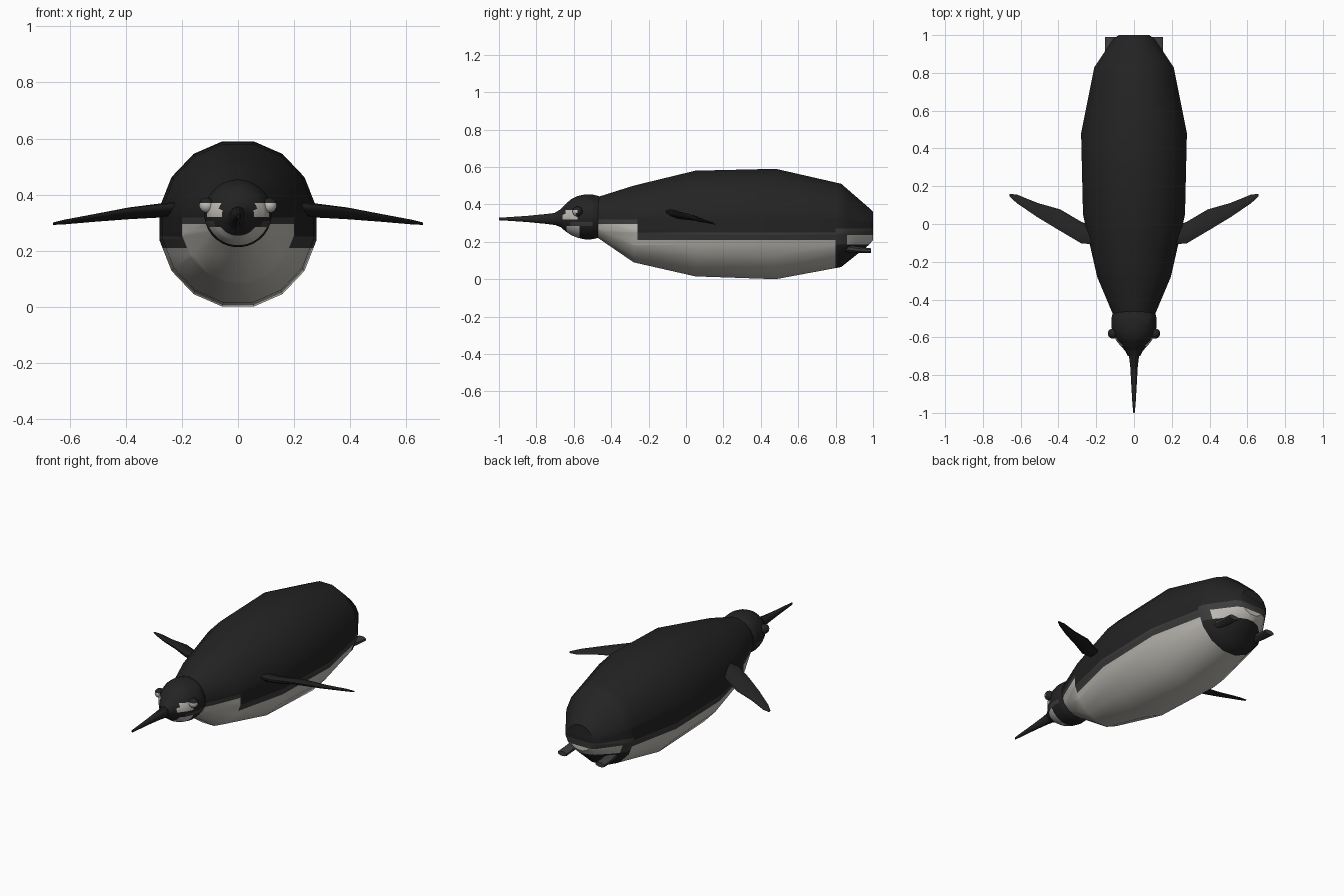
import bpy, bmesh, math
from mathutils import Vector

if "Cube" in bpy.data.objects:
    bpy.data.objects.remove(bpy.data.objects["Cube"])


def material(name, colour):
    m = bpy.data.materials.new(name)
    m.use_nodes = True
    m.diffuse_color = (*colour, 1)
    bsdf = m.node_tree.nodes["Principled BSDF"]
    bsdf.inputs["Base Color"].default_value = (*colour, 1)
    bsdf.inputs["Roughness"].default_value = 0.8
    return m


MATS = [material("black plumage", (0.017, 0.017, 0.017)),
        material("charcoal border", (0.045, 0.045, 0.045)),
        material("pale belly", (0.54, 0.52, 0.48))]
BLACK, GREY, PALE = range(3)


def finish(name, bm, rule, angle=35):
    """Colour the faces by rule and make a smooth object."""
    bmesh.ops.recalc_face_normals(bm, faces=bm.faces)
    for f in bm.faces:
        f.material_index = rule(f.calc_center_median())
    mesh = bpy.data.meshes.new(name)
    bm.to_mesh(mesh)
    bm.free()
    for m in MATS:
        mesh.materials.append(m)
    ob = bpy.data.objects.new(name, mesh)
    bpy.context.collection.objects.link(ob)
    bpy.ops.object.select_all(action="DESELECT")
    ob.select_set(True)
    bpy.context.view_layer.objects.active = ob
    bpy.ops.object.shade_smooth_by_angle(angle=math.radians(angle))
    return ob


def loft(stations, sides):
    """Skin elliptical rings given as (centre, half axis, half axis)."""
    bm = bmesh.new()
    rings = []
    for c, u, v in stations:
        c, u, v = Vector(c), Vector(u), Vector(v)
        ring = []
        for i in range(sides):
            a = math.tau * (i + 0.5) / sides
            ring.append(bm.verts.new(c + u * math.cos(a) + v * math.sin(a)))
        rings.append(ring)
    for r, s in zip(rings, rings[1:]):
        for i in range(sides):
            j = (i + 1) % sides
            bm.faces.new((r[i], r[j], s[j], s[i]))
    bm.faces.new(rings[0])
    bm.faces.new(rings[-1])
    return bm


def cut(bm, axis, values):
    """Slice the mesh so colour borders stay crisp."""
    normal = Vector((0, 0, 0))
    normal[axis] = 1
    for value in values:
        bmesh.ops.bisect_plane(bm, geom=bm.verts[:] + bm.edges[:] + bm.faces[:],
                               plane_co=normal * value, plane_no=normal)


# Body: 16-sided barrel, from neck to rump
def body_rule(p):
    if p.y > 0.8 and p.z < 0.185:
        return BLACK
    if 0.8 < p.y < 0.86 and p.z < 0.25:
        return GREY
    rise = 0.085 if p.y < -0.26 else 0.025 if p.y > 0.8 else 0
    if p.z < 0.21 + rise:
        return PALE
    return GREY if p.z < 0.25 + rise * 0.8 else BLACK


k = 1 / math.cos(math.pi / 16)
profile = [(-0.47, 0.115, 0.22, 0.44), (-0.28, 0.195, 0.09, 0.50),
           (0.05, 0.27, 0.015, 0.58), (0.48, 0.28, 0, 0.59),
           (0.83, 0.21, 0.065, 0.51), (0.98, 0.11, 0.185, 0.38), (1, 0.08, 0.21, 0.36)]
body = loft([((0, y, (lo + hi) / 2), (w * k, 0, 0), (0, 0, (hi - lo) / 2 * k))
             for y, w, lo, hi in profile], 16)
cut(body, 1, (-0.26, 0.8, 0.86))
cut(body, 2, (0.185, 0.21, 0.235, 0.25, 0.27, 0.295, 0.318))
finish("body", body, body_rule)


# Head: round, drawn out towards the bill
def head_rule(p):
    if p.y < -0.58 and 0.32 < p.z < 0.37 and abs(p.x) > 0.06 and p.y > -0.66:
        return PALE
    if -0.64 < p.y < -0.57 and p.z < 0.285:
        return PALE
    if -0.62 < p.y < -0.5 and 0.285 < p.z < 0.305:
        return GREY
    return BLACK


head_profile = [(-0.42, 0.09), (-0.47, 0.113), (-0.5, 0.12), (-0.54, 0.121),
                (-0.58, 0.112), (-0.615, 0.096), (-0.645, 0.072),
                (-0.67, 0.048), (-0.7, 0.033)]
head = loft([((0, y, 0.333 - max(0, -0.6 - y) * 0.1), (r, 0, 0), (0, 0, r))
             for y, r in head_profile], 32)
cut(head, 1, (-0.5, -0.57, -0.62, -0.64, -0.66))
cut(head, 2, (0.285, 0.305, 0.32, 0.37))
finish("head", head, head_rule, 45)

# Bill: long thin taper
bill_profile = [(-0.68, 0.03, 0.036), (-0.75, 0.021, 0.027), (-0.85, 0.015, 0.017),
                (-0.95, 0.009, 0.01), (-1, 0.004, 0.007)]
finish("bill", loft([((0, y, 0.322), (w, 0, 0), (0, 0, h))
                     for y, w, h in bill_profile], 12), lambda p: BLACK)

# Paired parts
flipper_profile = [(0.22, -0.06, 0.05, 0.35, 0.02), (0.28, -0.045, 0.06, 0.343, 0.02),
                   (0.39, 0.02, 0.06, 0.333, 0.015), (0.51, 0.073, 0.04, 0.317, 0.01),
                   (0.62, 0.133, 0.024, 0.302, 0.006), (0.66, 0.153, 0.007, 0.296, 0.004)]
foot_profile = [(0.8, 0.035, 0.165, 0.025), (0.86, 0.027, 0.165, 0.022),
                (0.92, 0.03, 0.157, 0.018), (0.99, 0.032, 0.152, 0.014)]
for side, s in (("left", 1), ("right", -1)):
    # Flipper, leading edge slightly raised
    finish(side + "_flipper",
           loft([((s * x, y, z), (0, c, -c * 0.25), (0, 0, t))
                 for x, y, c, z, t in flipper_profile], 10), lambda p: BLACK, 60)
    # Foot, stretched out behind
    finish(side + "_foot",
           loft([((s * 0.125, y, z), (w, 0, 0), (0, 0, h))
                 for y, w, z, h in foot_profile], 8), lambda p: GREY, 50)
    # Eye
    eye = bmesh.new()
    bmesh.ops.create_uvsphere(eye, u_segments=16, v_segments=10, radius=0.027)
    bmesh.ops.translate(eye, verts=eye.verts, vec=(s * 0.112, -0.58, 0.362))
    finish(side + "_eye", eye,
           lambda p: PALE if p.y < -0.585 and p.z < 0.368 else BLACK, 60)
